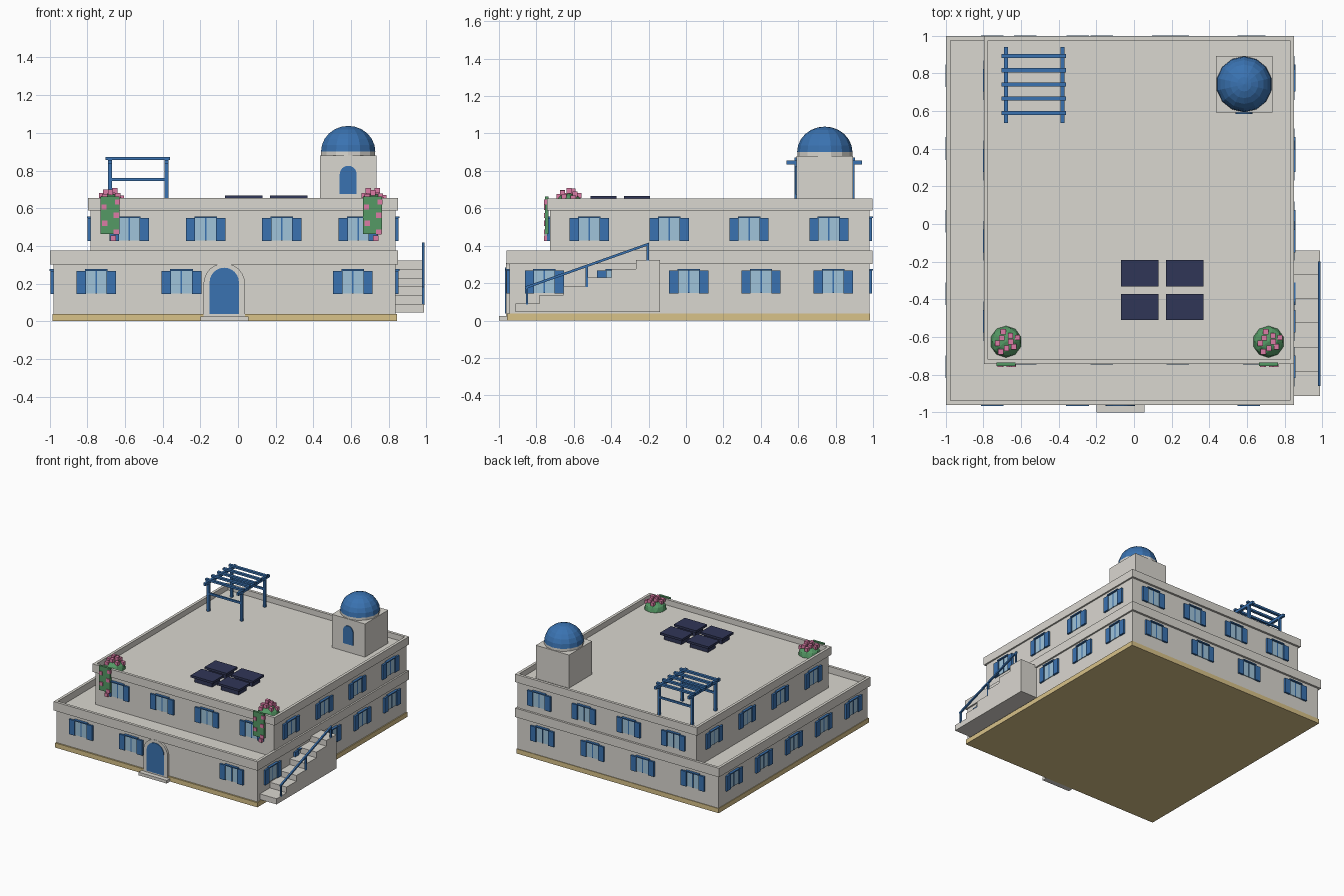
import bpy, bmesh, math, random
from mathutils import Matrix, Vector

if "Cube" in bpy.data.objects:
    bpy.data.objects.remove(bpy.data.objects["Cube"])

random.seed(4)


def material(name, rgb):
    m = bpy.data.materials.new(name)
    m.diffuse_color = (*rgb, 1)
    m.use_nodes = True
    m.node_tree.nodes["Principled BSDF"].inputs["Base Color"].default_value = m.diffuse_color
    return m


PLASTER = material("plaster", (0.70, 0.68, 0.63))
SAND = material("sand_stone", (0.69, 0.54, 0.25))
BLUE = material("painted_blue", (0.042, 0.17, 0.44))
GLASS = material("window_glass", (0.35, 0.55, 0.70))
PANEL = material("solar_dark", (0.03, 0.037, 0.095))
GREEN = material("leaf_green", (0.09, 0.32, 0.13))
PINK = material("blossom_pink", (0.72, 0.20, 0.38))


def finish(name, bm, mat):
    bmesh.ops.recalc_face_normals(bm, faces=bm.faces)
    me = bpy.data.meshes.new(name)
    bm.to_mesh(me)
    bm.free()
    me.materials.append(mat)
    ob = bpy.data.objects.new(name, me)
    bpy.context.collection.objects.link(ob)
    return ob


def add_box(bm, x0, x1, y0, y1, z0, z1, mat=Matrix()):
    size = Matrix.Diagonal((x1 - x0, y1 - y0, z1 - z0, 1))
    mid = Matrix.Translation(((x0 + x1) / 2, (y0 + y1) / 2, (z0 + z1) / 2))
    return bmesh.ops.create_cube(bm, size=1, matrix=mat @ mid @ size)["verts"]


def boxes(name, mat, *dims):
    bm = bmesh.new()
    for d in dims:
        add_box(bm, *d)
    return finish(name, bm, mat)


def tray(name, x0, x1, y0, y1, z0, z1, rim, depth):
    """Slab with a sunken top, for a roof with its parapet."""
    bm = bmesh.new()
    add_box(bm, x0, x1, y0, y1, z0, z1)
    top = max(bm.faces, key=lambda f: f.calc_center_median().z)
    bmesh.ops.inset_region(bm, faces=[top], thickness=rim)
    new = bmesh.ops.extrude_face_region(bm, geom=[top])["geom"]
    bmesh.ops.translate(bm, vec=(0, 0, -depth), verts=[v for v in new if isinstance(v, bmesh.types.BMVert)])
    if top.is_valid:
        bmesh.ops.delete(bm, geom=[top], context="FACES_ONLY")
    return finish(name, bm, PLASTER)


def prism(name, mat, points, offset):
    bm = bmesh.new()
    face = bm.faces.new([bm.verts.new(p) for p in points])
    new = bmesh.ops.extrude_face_region(bm, geom=[face])["geom"]
    bmesh.ops.translate(bm, vec=offset, verts=[v for v in new if isinstance(v, bmesh.types.BMVert)])
    return finish(name, bm, mat)


def arch(name, mat, cx, r, z0, spring, y0, y1, rise=None):
    pts = [(cx - r, y0, z0), (cx + r, y0, z0)]
    for i in range(13):
        a = math.pi * i / 12
        pts.append((cx + r * math.cos(a), y0, spring + (rise or r) * math.sin(a)))
    return prism(name, mat, pts, (0, y1 - y0, 0))


# Two storeys with parapets
boxes("plinth", SAND, (-0.985, 0.845, -0.957, 0.985, 0, 0.038))
boxes("ground_storey", PLASTER, (-0.98, 0.837, -0.945, 0.98, 0.036, 0.305))
tray("terrace_parapet", -0.997, 0.85, -0.96, 0.997, 0.302, 0.375, 0.032, 0.055)
boxes("upper_storey", PLASTER, (-0.783, 0.837, -0.727, 0.98, 0.31, 0.595))
tray("roof_parapet", -0.797, 0.85, -0.742, 0.997, 0.588, 0.653, 0.032, 0.045)

# Windows on all four walls
shutters, glass, frames = bmesh.new(), bmesh.new(), bmesh.new()


def window(x, y, angle, z):
    m = Matrix.Translation((x, y, z)) @ Matrix.Rotation(angle, 4, "Z")
    add_box(glass, -0.055, 0.055, -0.006, 0.01, 0.003, 0.122, m)
    for s in (-1, 1):
        lo, hi = sorted((s * 0.055, s * 0.105))
        add_box(shutters, lo, hi, -0.015, 0.01, 0, 0.122, m)
    add_box(frames, -0.06, 0.06, -0.02, 0.01, 0.122, 0.131, m)
    add_box(frames, -0.004, 0.004, -0.009, 0.01, 0.003, 0.122, m)


GROUND, UPPER = 0.145, 0.426
for x in (-0.753, -0.30, 0.61):
    window(x, -0.945, 0, GROUND)
for i in range(4):
    window(-0.753 + 0.454 * i, 0.98, math.pi, GROUND)
    window(-0.577 + 0.405 * i, -0.727, 0, UPPER)
    window(-0.577 + 0.405 * i, 0.98, math.pi, UPPER)
    window(0.837, -0.517 + 0.427 * i, math.pi / 2, UPPER)
    window(-0.783, -0.517 + 0.427 * i, -math.pi / 2, UPPER)
for i in range(5):
    window(0.837, -0.757 + 0.386 * i, math.pi / 2, GROUND)
    window(-0.98, -0.757 + 0.386 * i, -math.pi / 2, GROUND)
finish("window_panes", glass, GLASS)
finish("window_shutters", shutters, BLUE)
finish("window_frames", frames, BLUE)

# Entrance
arch("door_surround", PLASTER, -0.073, 0.11, 0.025, 0.198, -0.962, -0.93)
arch("front_door", BLUE, -0.073, 0.078, 0.038, 0.206, -0.967, -0.94)
boxes("door_step", PLASTER, (-0.2, 0.055, -1.0, -0.94, 0, 0.025))

# Outside stair and handrail
run, rise, y, z = 0.1287, 0.0462, -0.912, 0.045
profile = [(0.835, y, z)]
for i in range(6):
    z += rise
    profile += [(0.835, y, z), (0.835, y + run, z)]
    y += run
profile.append((0.835, y, 0.045))
prism("outside_stair", PLASTER, profile, (0.153, 0, 0))
boxes("stair_rail_posts", BLUE,
      *[(0.978, 0.99, py - 0.006, py + 0.006, z0, z1)
        for py, z0, z1 in ((-0.85, 0.085, 0.18), (-0.53, 0.18, 0.295), (-0.205, 0.32, 0.412))])
prism("stair_handrail", BLUE, [(0.977, -0.86, 0.168), (0.977, -0.198, 0.403),
                               (0.977, -0.198, 0.417), (0.977, -0.86, 0.182)], (0.014, 0, 0))

# Domed roof house
CX, CY = 0.585, 0.742
boxes("roof_house", PLASTER, (CX - 0.15, CX + 0.15, CY - 0.15, CY + 0.15, 0.6, 0.879))
bm = bmesh.new()
bmesh.ops.create_cone(bm, cap_ends=True, segments=14, radius1=0.147, radius2=0.147, depth=0.05,
                      matrix=Matrix.Translation((CX, CY, 0.878)))
finish("dome_drum", bm, PLASTER)
bm = bmesh.new()
bmesh.ops.create_uvsphere(bm, u_segments=14, v_segments=12, radius=0.148)
bmesh.ops.bisect_plane(bm, geom=bm.verts[:] + bm.edges[:] + bm.faces[:], plane_co=(0, 0, 0),
                       plane_no=(0, 0, 1), clear_inner=True)
bmesh.ops.transform(bm, verts=bm.verts, matrix=Matrix.Translation((CX, CY, 0.9))
                    @ Matrix.Diagonal((1, 1, 0.925, 1)))
finish("dome", bm, BLUE)
arch("roof_house_door", BLUE, CX, 0.045, 0.675, 0.78, CY - 0.157, CY - 0.14)

# Pergola
posts = [(px, py) for px in (-0.68, -0.38) for py in (0.59, 0.89)]
boxes("pergola_posts", BLUE, *[(px - 0.01, px + 0.01, py - 0.01, py + 0.01, 0.605, 0.84) for px, py in posts])
boxes("pergola_beams", BLUE, *[(px - 0.01, px + 0.01, 0.537, 0.94, 0.834, 0.856) for px in (-0.68, -0.38)])
boxes("pergola_slats", BLUE,
      *[(-0.703, -0.36, 0.59 + 0.0755 * i - 0.011, 0.59 + 0.0755 * i + 0.011, 0.855, 0.871) for i in range(5)])
boxes("pergola_braces", BLUE, *[(-0.69, -0.37, py - 0.007, py + 0.007, 0.745, 0.761) for py in (0.59, 0.89)])

# Solar panels on low supports
for i, px in enumerate((0.03, 0.269)):
    for j, py in enumerate((-0.262, -0.441)):
        boxes(f"solar_panel_{i}{j}", PANEL, (px - 0.1, px + 0.1, py - 0.07, py + 0.07, 0.648, 0.666),
              (px - 0.08, px + 0.08, py - 0.05, py + 0.05, 0.605, 0.65))

# Flowering climbers at the front corners
for side, cx in (("left", -0.68), ("right", 0.714)):
    bm = bmesh.new()
    bmesh.ops.create_icosphere(bm, subdivisions=2, radius=1)
    bmesh.ops.transform(bm, verts=bm.verts, matrix=Matrix.Translation((cx, -0.625, 0.61))
                        @ Matrix.Diagonal((0.084, 0.084, 0.07, 1)))
    finish(f"{side}_bush", bm, GREEN)
    boxes(f"{side}_vine", GREEN, (cx - 0.05, cx + 0.05, -0.753, -0.735, 0.463, 0.662))
    blossoms = [(0.04, -0.752, 0.633), (-0.032, -0.752, 0.606), (0.033, -0.752, 0.562),
                (-0.028, -0.752, 0.52), (0.033, -0.752, 0.473), (0.018, -0.752, 0.44)]
    for i in range(9):
        a = i * 2.4
        r = 0.025 + 0.005 * i
        blossoms.append((r * math.cos(a), -0.625 + r * math.sin(a), 0.70 - 0.006 * i + random.uniform(-0.01, 0.006)))
    boxes(f"{side}_blossoms", PINK, *[(cx + bx - 0.014, cx + bx + 0.014, by - (0.008 if by < -0.74 else 0.014),
                                       by + (0.008 if by < -0.74 else 0.014), bz - 0.014, bz + 0.014)
                                      for bx, by, bz in blossoms])
